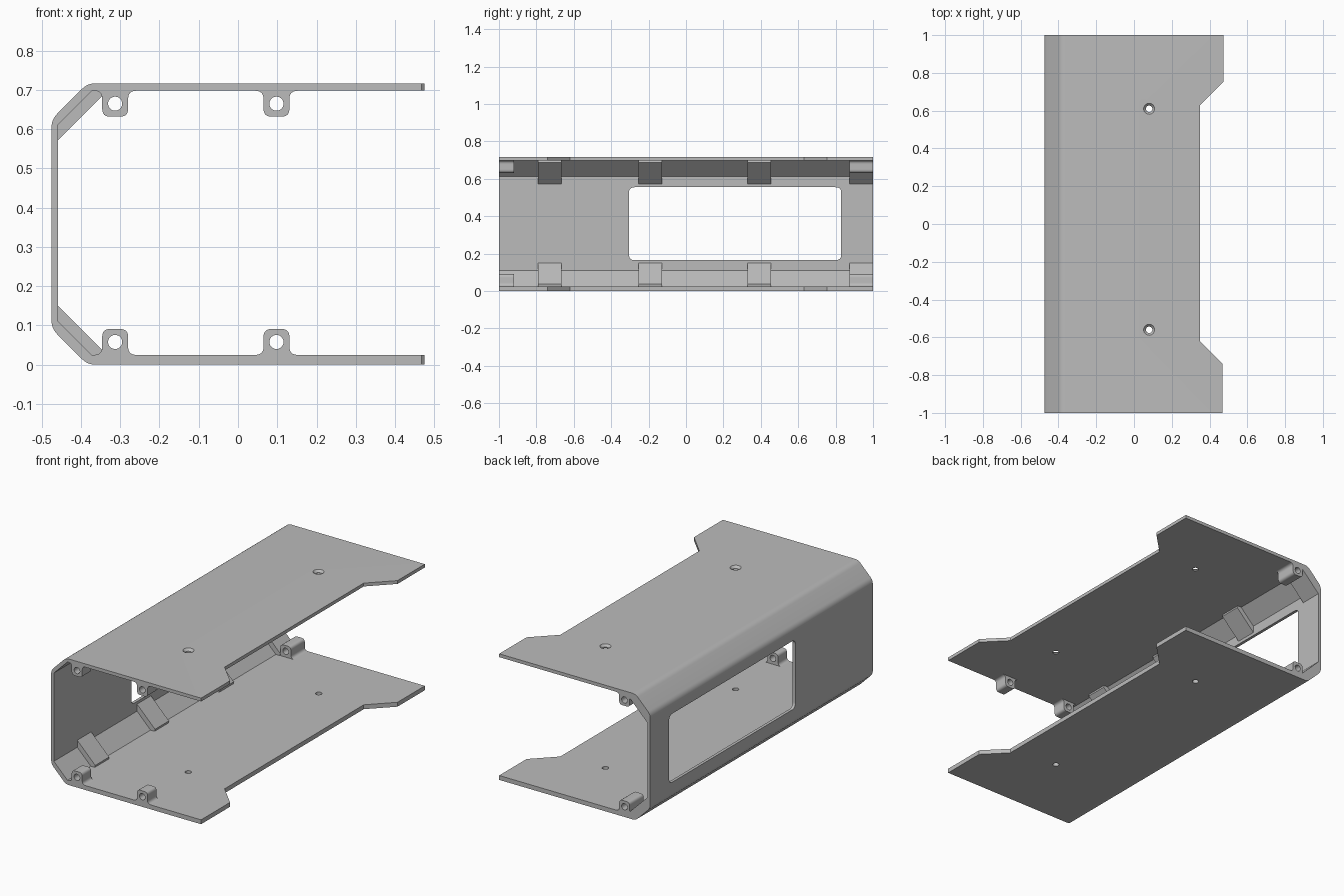
import bpy, bmesh, math
from mathutils import Vector

if "Cube" in bpy.data.objects:
    bpy.data.objects.remove(bpy.data.objects["Cube"], do_unlink=True)

grey = bpy.data.materials.new("plain grey")
grey.use_nodes = True
grey.diffuse_color = (0.5, 0.5, 0.5, 1)
grey.node_tree.nodes["Principled BSDF"].inputs["Base Color"].default_value = (0.5, 0.5, 0.5, 1)

HEIGHT = 0.717
MIRROR = 0.723            # z of a lower feature = MIRROR - z of the upper one
OVER = 1.2                # cutter overshoot
AXES = {"x": lambda u, v, t: (t, u, v),
        "y": lambda u, v, t: (u, t, v),
        "z": lambda u, v, t: (u, v, t)}


def rounded(corners, steps=6):
    """Outline from (u, v, radius) corners, each corner rounded."""
    out = []
    for i, (u, v, r) in enumerate(corners):
        p = Vector((u, v))
        if r == 0:
            out.append(p)
            continue
        d1 = (Vector(corners[i - 1][:2]) - p).normalized()
        d2 = (Vector(corners[(i + 1) % len(corners)][:2]) - p).normalized()
        reach = r / math.tan(d1.angle(d2) / 2)
        a, b = p + d1 * reach, p + d2 * reach
        for k in range(steps + 1):
            t = k / steps
            out.append(a.lerp(p, t).lerp(p.lerp(b, t), t))
    return out


def make(name, bm):
    bmesh.ops.recalc_face_normals(bm, faces=bm.faces)
    mesh = bpy.data.meshes.new(name)
    bm.to_mesh(mesh)
    bm.free()
    mesh.materials.append(grey)
    obj = bpy.data.objects.new(name, mesh)
    bpy.context.collection.objects.link(obj)
    return obj


def prism(name, outline, axis, start, end):
    bm = bmesh.new()
    face = bm.faces.new([bm.verts.new(AXES[axis](u, v, start)) for u, v in outline])
    side = bmesh.ops.extrude_face_region(bm, geom=[face])["geom"]
    verts = [g for g in side if isinstance(g, bmesh.types.BMVert)]
    bmesh.ops.translate(bm, verts=verts, vec=AXES[axis](0, 0, end - start))
    return make(name, bm)


def circle(u, v, r, n=28):
    return [(u + r * math.cos(math.tau * i / n), v + r * math.sin(math.tau * i / n))
            for i in range(n)]


def select(obj):
    bpy.ops.object.select_all(action="DESELECT")
    obj.select_set(True)
    bpy.context.view_layer.objects.active = obj


def cut(obj, cutter):
    cutter.hide_render = True
    mod = obj.modifiers.new("cut", "BOOLEAN")
    mod.operation = "DIFFERENCE"
    mod.solver = "EXACT"
    mod.object = cutter
    select(obj)
    bpy.ops.object.modifier_apply(modifier=mod.name)
    bpy.data.objects.remove(cutter, do_unlink=True)


def smooth(obj):
    select(obj)
    bpy.ops.object.shade_smooth_by_angle(angle=math.radians(30))


# Shell: C-shaped section with chamfered corners
shell = prism("shell", rounded([
    (0.475, 0, 0), (-0.383, 0, 0.05), (-0.475, 0.092, 0.05),
    (-0.475, 0.625, 0.05), (-0.383, HEIGHT, 0.05), (0.475, HEIGHT, 0),
    (0.475, 0.698, 0), (-0.372, 0.698, 0), (-0.458, 0.612, 0),
    (-0.458, 0.11, 0), (-0.373, 0.025, 0), (0.475, 0.025, 0)]), "y", -1, 1)

# Recess along the open edge of both plates
cut(shell, prism("edge_cutter", [
    (0.35, 0.63), (0.475, 0.755), (0.6, 0.755), (0.6, -OVER),
    (0.468, -OVER), (0.468, -0.74), (0.35, -0.62)], "z", -0.1, OVER))

# Rounded window in the side wall
cut(shell, prism("window_cutter", rounded([
    (-0.305, 0.165, 0.03), (0.83, 0.165, 0.03),
    (0.83, 0.555, 0.03), (-0.305, 0.555, 0.03)]), "x", -0.6, -0.42))


# Countersunk screw holes through both plates
def sink_cutter(x, y, z, direction):
    bm = bmesh.new()
    bmesh.ops.create_cone(bm, cap_ends=True, segments=28,
                          radius1=0.015, radius2=0.03, depth=0.016)
    for vert in bm.verts:
        vert.co = (vert.co.x + x, vert.co.y + y, z + vert.co.z * direction)
    return make("sink_cutter", bm)


for y in (0.61, -0.56):
    cut(shell, prism("hole_cutter", circle(0.08, y, 0.017), "z", -0.1, OVER))
    cut(shell, sink_cutter(0.08, y, HEIGHT - 0.007, 1))
    cut(shell, sink_cutter(0.08, y, 0.007, -1))
smooth(shell)


# Screw lugs with flared feet, and ribs inside the chamfers
def place(outline, lower):
    return [(u, MIRROR - v if lower else v) for u, v in outline]


def lug(name, x, start, end, lower):
    w, foot, base, tip = 0.033, 0.055, 0.698, 0.632
    outline = rounded([
        (x - foot, base + 0.004, 0), (x - foot, base, 0), (x - w, base, 0.021),
        (x - w, tip, 0.02), (x + w, tip, 0.02),
        (x + w, base, 0.021), (x + foot, base, 0), (x + foot, base + 0.004, 0)])
    obj = prism(name, place(outline, lower), "y", start, end)
    cut(obj, prism("bore_cutter", place(circle(x, 0.665, 0.018), lower),
                   "y", start - 0.1, end + 0.1))
    smooth(obj)


RIB = [(-0.461, 0.570), (-0.345, 0.686), (-0.348, 0.700), (-0.372, 0.700), (-0.461, 0.612)]
for lower, level in ((False, "upper"), (True, "lower")):
    lug(level + "_front_inner_lug", -0.313, -1, -0.92, lower)
    lug(level + "_front_outer_lug", 0.098, -1, -0.92, lower)
    lug(level + "_back_lug", -0.313, 0.875, 1, lower)
    for i, (start, end) in enumerate([(-0.79, -0.665), (-0.253, -0.128),
                                      (0.33, 0.455), (0.873, 1)]):
        prism(f"{level}_rib_{i + 1}", place(RIB, lower), "y", start, end)
